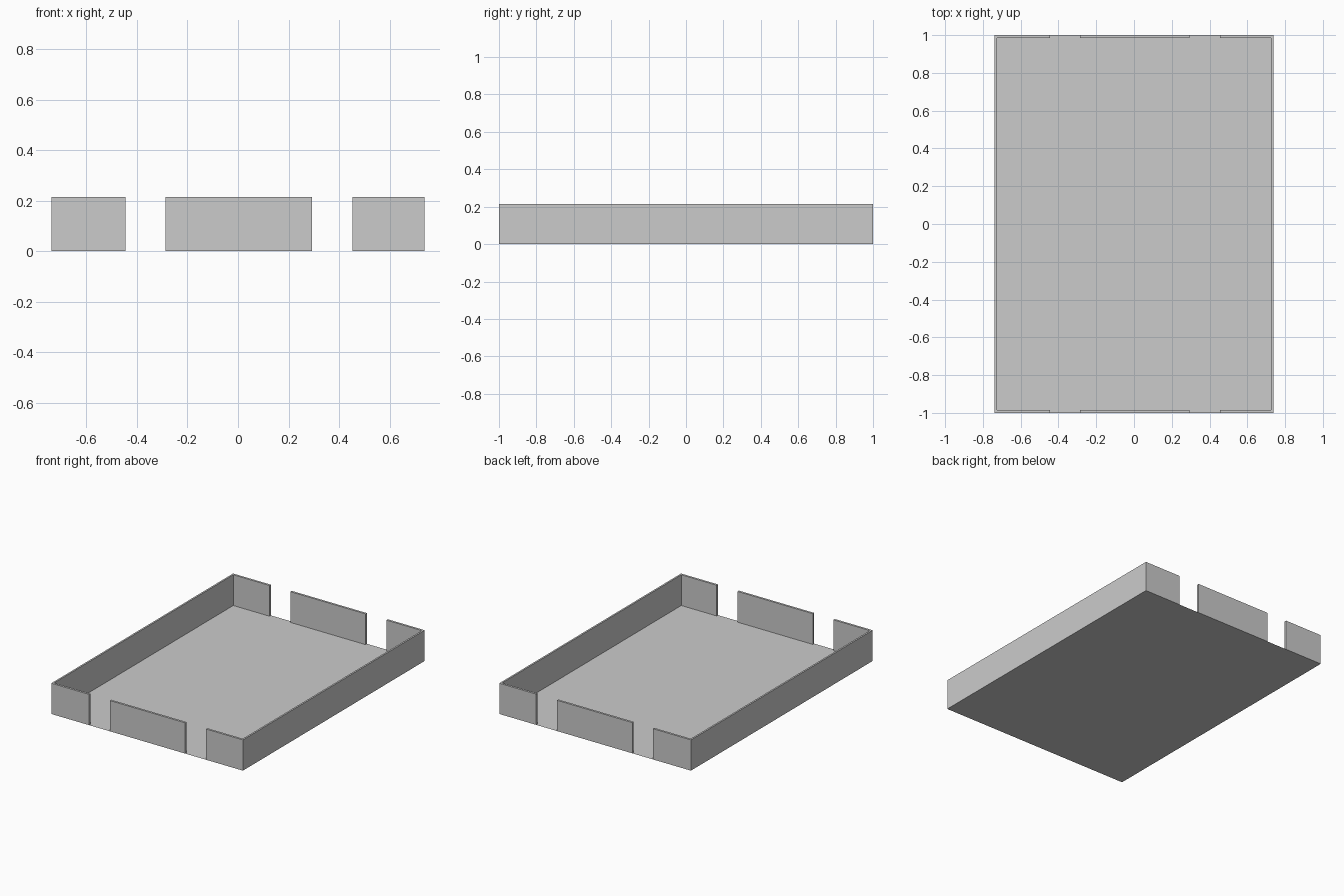
import bpy, bmesh

if "Cube" in bpy.data.objects:
    bpy.data.objects.remove(bpy.data.objects["Cube"])

W, L, H = 0.738, 1.0, 0.214      # half width, half length, wall height
TX, TY = 0.012, 0.015            # side and end wall thickness


def make_object(name, outline, height):
    """Flat outline in plan, raised to the given height (0 keeps a sheet)."""
    bm = bmesh.new()
    face = bm.faces.new([bm.verts.new((x, y, 0)) for x, y in outline])
    if height:
        ext = bmesh.ops.extrude_face_region(bm, geom=[face], use_keep_orig=True)
        top = [v for v in ext["geom"] if isinstance(v, bmesh.types.BMVert)]
        bmesh.ops.translate(bm, verts=top, vec=(0, 0, height))
    bmesh.ops.recalc_face_normals(bm, faces=bm.faces)
    mesh = bpy.data.meshes.new(name)
    bm.to_mesh(mesh)
    bm.free()
    obj = bpy.data.objects.new(name, mesh)
    bpy.context.collection.objects.link(obj)
    return obj


def side_wall(name, outer, inner, lip):
    """Long wall with short returns around both corners."""
    make_object(name, [(outer, -L), (lip, -L), (lip, -L + TY), (inner, -L + TY),
                       (inner, L - TY), (lip, L - TY), (lip, L), (outer, L)], H)


# Thin floor sheet reaching the outer edge
make_object("floor", [(-W, -L), (W, -L), (W, L), (-W, L)], 0)

# Side walls with corner returns
side_wall("left_wall", -W, -W + TX, -0.446)
side_wall("right_wall", W, W - TX, 0.454)

# Centre panels between the end slots
for name, s in (("front_panel", -1), ("back_panel", 1)):
    make_object(name, [(-0.287, s * L), (0.293, s * L),
                       (0.293, s * (L - TY)), (-0.287, s * (L - TY))], H)
